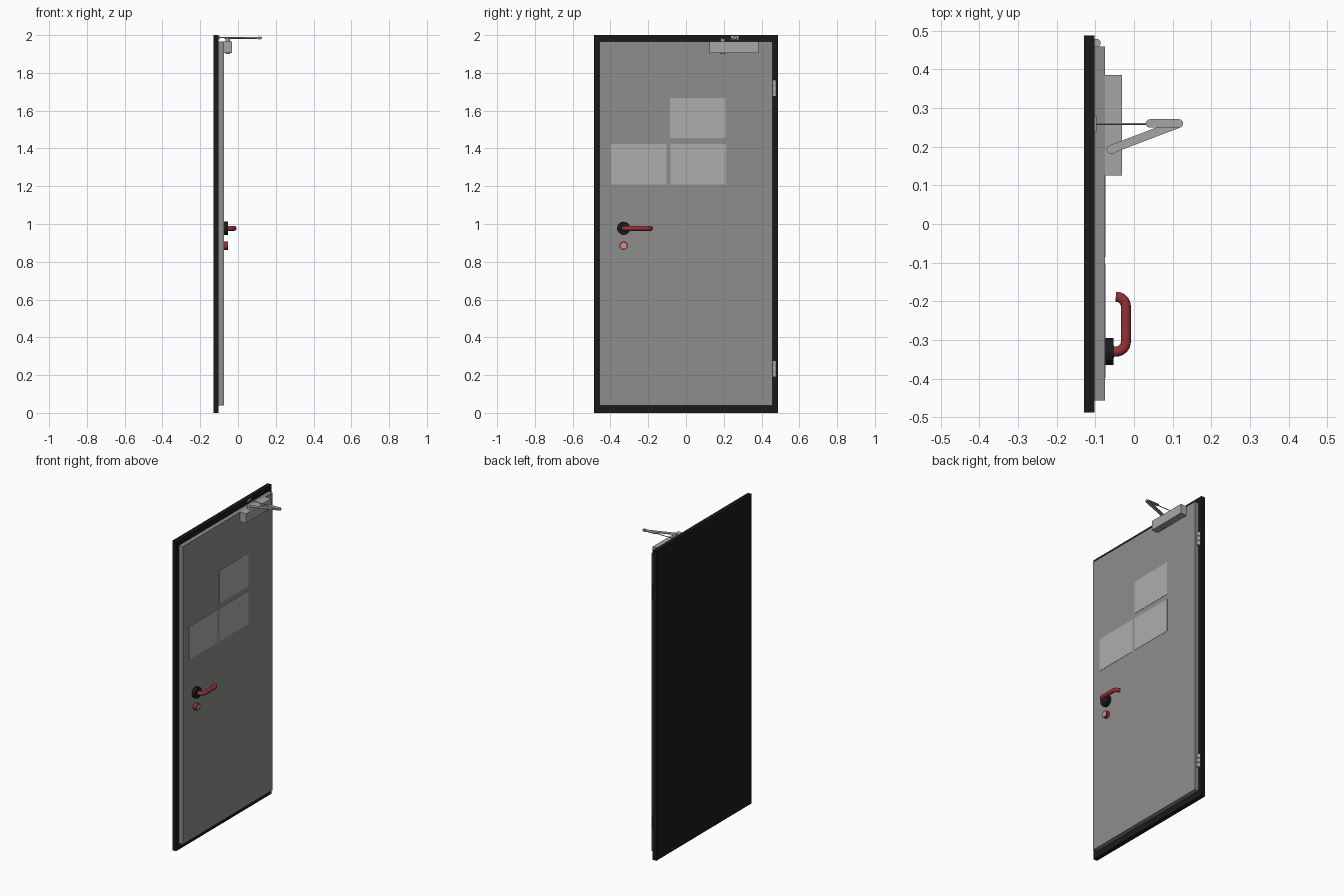
import bpy, bmesh, math
from mathutils import Vector, Matrix

if "Cube" in bpy.data.objects:
    bpy.data.objects.remove(bpy.data.objects["Cube"])


def material(name, rgb):
    m = bpy.data.materials.new(name)
    m.diffuse_color = (*rgb, 1)
    m.use_nodes = True
    m.node_tree.nodes["Principled BSDF"].inputs["Base Color"].default_value = m.diffuse_color
    return m


BLACK = material("black", (0.01, 0.01, 0.01))
RED = material("red", (0.3, 0.03, 0.04))
PINK = material("pink", (0.6, 0.3, 0.3))
DOOR = material("door_grey", (0.27, 0.27, 0.26))
PALE = material("pale_grey", (0.42, 0.42, 0.42))
METAL = material("metal", (0.38, 0.38, 0.39))


def finish(name, bm, mat, smooth=False):
    bmesh.ops.recalc_face_normals(bm, faces=bm.faces[:])
    me = bpy.data.meshes.new(name)
    bm.to_mesh(me)
    bm.free()
    ob = bpy.data.objects.new(name, me)
    bpy.context.collection.objects.link(ob)
    me.materials.append(mat)
    if smooth:
        bpy.ops.object.select_all(action='DESELECT')
        bpy.context.view_layer.objects.active = ob
        ob.select_set(True)
        bpy.ops.object.shade_smooth_by_angle(angle=math.radians(40))
    return ob


def box(name, lo, hi, mat):
    lo, hi = Vector(lo), Vector(hi)
    bm = bmesh.new()
    bmesh.ops.create_cube(bm, size=1, matrix=Matrix.Translation((lo + hi) / 2)
                          @ Matrix.Diagonal((*(hi - lo), 1)))
    return finish(name, bm, mat)


def cylinder(name, a, b, r, mat, sides=32):
    a, b = Vector(a), Vector(b)
    rot = (b - a).to_track_quat('Z', 'Y').to_matrix().to_4x4()
    bm = bmesh.new()
    bmesh.ops.create_cone(bm, cap_ends=True, segments=sides, radius1=r, radius2=r,
                          depth=(b - a).length, matrix=Matrix.Translation((a + b) / 2) @ rot)
    return finish(name, bm, mat, True)


def rounded_bar(name, a, b, r, z0, z1, mat):
    """Flat bar with semicircular ends between two points."""
    bm = bmesh.new()
    ang = math.atan2(b[1] - a[1], b[0] - a[0])
    vs = []
    for centre, start in ((a, ang + math.pi / 2), (b, ang - math.pi / 2)):
        for i in range(13):
            t = start + math.pi * i / 12
            vs.append(bm.verts.new((centre[0] + r * math.cos(t), centre[1] + r * math.sin(t), z0)))
    face = bm.faces.new(vs)
    ext = bmesh.ops.extrude_face_region(bm, geom=[face])["geom"]
    bmesh.ops.translate(bm, vec=(0, 0, z1 - z0),
                        verts=[g for g in ext if isinstance(g, bmesh.types.BMVert)])
    return finish(name, bm, mat, True)


def tube(name, pts, r, mat, sides=20):
    """Round tube swept along a path lying in a horizontal plane."""
    bm = bmesh.new()
    pts = [Vector(p) for p in pts]
    up = Vector((0, 0, 1))
    rings = []
    for i, p in enumerate(pts):
        d = (pts[min(i + 1, len(pts) - 1)] - pts[max(i - 1, 0)]).normalized()
        s = d.cross(up)
        rings.append([bm.verts.new(p + r * (s * math.cos(2 * math.pi * k / sides)
                                            + up * math.sin(2 * math.pi * k / sides)))
                      for k in range(sides)])
    for r0, r1 in zip(rings, rings[1:]):
        for k in range(sides):
            n = (k + 1) % sides
            bm.faces.new((r0[k], r0[n], r1[n], r1[k]))
    bm.faces.new(rings[0])
    bm.faces.new(rings[-1])
    return finish(name, bm, mat, True)


# Backing frame and door leaf
box("door_frame", (-0.129, -0.487, 0), (-0.102, 0.487, 2), BLACK)
box("door_leaf", (-0.102, -0.457, 0.04), (-0.075, 0.459, 1.965), DOOR)

# Three paper sheets
for i, (y, z) in enumerate(((-0.398, 1.21), (-0.083, 1.21), (-0.085, 1.455))):
    box(f"notice_sheet_{i}", (-0.0755, y, z), (-0.0735, y + 0.295, z + 0.213), PALE)

# Lever handle with rose
HY, HZ = -0.330, 0.977
cylinder("handle_rose", (-0.076, HY, HZ), (-0.053, HY, HZ), 0.035, BLACK)
X, R = -0.021, 0.026
path = [(-0.056, HY, HZ)]
for cy, start in ((HY + R, -90), (-0.188 - R, 0)):
    for i in range(9):
        t = math.radians(start + 90 * i / 8)
        path.append((X - R + R * math.cos(t), cy + R * math.sin(t), HZ))
tube("lever_handle", path, 0.013, RED)

# Lock cylinder
cylinder("lock_ring", (-0.076, HY, 0.885), (-0.054, HY, 0.885), 0.022, RED)
cylinder("lock_core", (-0.06, HY, 0.885), (-0.052, HY, 0.885), 0.016, PINK)

# Hinges with three knuckles each
for n, z in (("lower", 0.19), ("upper", 1.675)):
    for k in range(3):
        cylinder(f"{n}_hinge_knuckle_{k}", (-0.097, 0.468, z + 0.03 * k),
                 (-0.097, 0.468, z + 0.03 * k + 0.0275), 0.011, METAL, 20)
    cylinder(f"{n}_hinge_pin", (-0.097, 0.468, z), (-0.097, 0.468, z + 0.087), 0.008, METAL, 16)

# Door closer: body, spindle, folding arms and wall bracket
box("closer_body", (-0.075, 0.125, 1.905), (-0.031, 0.385, 1.966), METAL)
cylinder("closer_spindle", (-0.055, 0.194, 1.899), (-0.055, 0.194, 1.984), 0.012, METAL)
rounded_bar("closer_main_arm", (-0.06, 0.193), (0.114, 0.259), 0.011, 1.98, 1.985, METAL)
rounded_bar("closer_fore_arm", (0.042, 0.26), (0.116, 0.26), 0.011, 1.985, 1.99, METAL)
cylinder("closer_rod", (-0.1, 0.259, 1.9865), (0.045, 0.259, 1.9865), 0.0025, METAL, 12)
cylinder("closer_elbow_pin", (0.114, 0.26, 1.978), (0.114, 0.26, 1.992), 0.006, METAL, 16)
box("closer_bracket", (-0.103, 0.238, 1.978), (-0.097, 0.278, 1.994), METAL)
